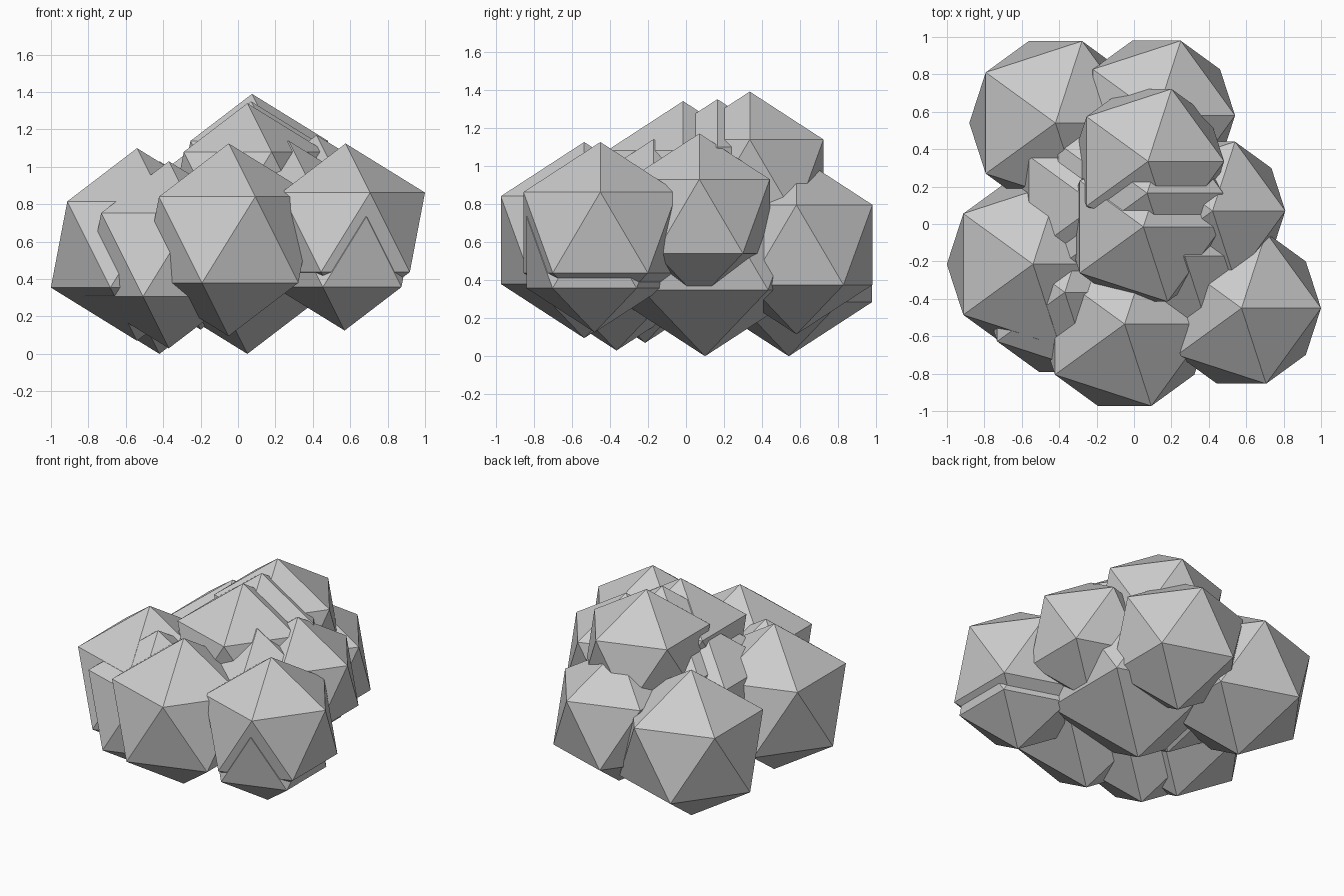
import bpy

if "Cube" in bpy.data.objects:
    bpy.data.objects.remove(bpy.data.objects["Cube"])

# One flat grey for the whole cluster
grey = bpy.data.materials.new("light_grey")
grey.diffuse_color = (0.6, 0.6, 0.6, 1.0)
grey.use_nodes = True
grey.node_tree.nodes["Principled BSDF"].inputs["Base Color"].default_value = grey.diffuse_color


def puff(name, x, y, z, radius):
    """A flat-faced, twenty-sided lump of the cluster."""
    bpy.ops.mesh.primitive_ico_sphere_add(subdivisions=1, radius=radius, location=(x, y, z))
    lump = bpy.context.object
    lump.name = name
    lump.data.materials.append(grey)


# Large core and inner lumps filling the middle
puff("core_puff", 0.05, 0.10, 0.63, 0.63)
puff("inner_left_puff", -0.20, 0.10, 0.63, 0.50)
puff("inner_right_puff", 0.27, -0.17, 0.70, 0.44)

# Outer ring of lumps
puff("front_puff", -0.05, -0.535, 0.61, 0.515)
puff("front_left_puff", -0.37, -0.365, 0.53, 0.50)
puff("left_puff", -0.54, -0.215, 0.585, 0.515)
puff("back_left_puff", -0.42, 0.54, 0.515, 0.515)
puff("back_right_puff", 0.12, 0.58, 0.585, 0.47)
puff("right_puff", 0.42, 0.07, 0.735, 0.435)
puff("front_right_puff", 0.575, -0.45, 0.65, 0.475)
puff("front_right_lower_puff", 0.57, -0.48, 0.545, 0.42)

# Crown of overlapping lumps
puff("top_back_puff", 0.075, 0.335, 0.935, 0.455)
puff("top_middle_puff", 0.07, 0.165, 0.895, 0.455)
puff("top_front_puff", 0.05, -0.015, 0.87, 0.47)
